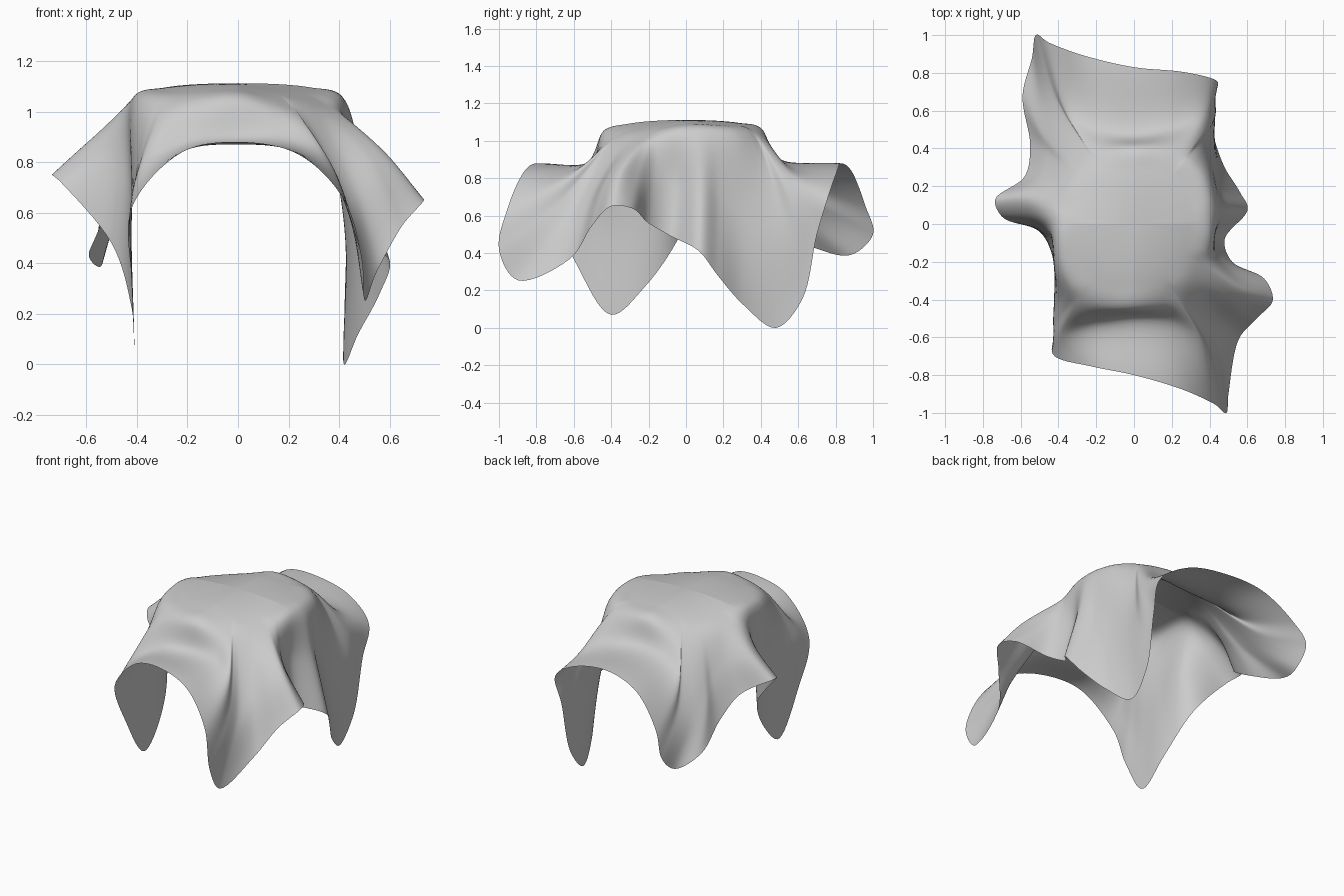
import bpy, math
from mathutils import Vector as V

if "Cube" in bpy.data.objects:
    bpy.data.objects.remove(bpy.data.objects["Cube"])

# Hem guide curve: starts at the front left hanging corner, counter-clockwise
HEM = [
    (-.41, -.40, .07), (-.42, -.58, .33), (-.42, -.70, .62), (-.22, -.755, .84),
    (0, -.80, .88), (.24, -.87, .83), (.42, -.95, .65), (.49, -1, .42),
    (.50, -.90, .255), (.55, -.62, .37), (.65, -.50, .55), (.735, -.40, .65),
    (.69, -.29, .64), (.52, -.20, .56), (.48, -.08, .49), (.60, .07, .41),
    (.56, .17, .28), (.475, .31, .12), (.42, .48, 0), (.42, .62, .15),
    (.43, .70, .50), (.435, .76, .70), (.26, .805, .83), (0, .83, .88),
    (-.26, .89, .83), (-.45, .96, .65), (-.52, 1, .50), (-.54, .88, .39),
    (-.59, .68, .43), (-.55, .42, .55), (-.58, .25, .66), (-.735, .13, .75),
    (-.70, .04, .72), (-.50, -.04, .48), (-.42, -.22, .22)]

# Fold guide curve: halfway down the drape, same order
FOLD = [
    (-.42, -.42, .60), (-.42, -.52, .65), (-.39, -.58, .76), (-.20, -.54, .87),
    (0, -.51, .89), (.20, -.53, .88), (.35, -.61, .82), (.41, -.67, .67),
    (.44, -.63, .60), (.46, -.51, .69), (.54, -.42, .80), (.58, -.35, .84),
    (.53, -.26, .82), (.45, -.17, .80), (.43, -.06, .77), (.50, .08, .75),
    (.46, .18, .68), (.43, .30, .60), (.42, .43, .55), (.42, .52, .58),
    (.42, .56, .72), (.37, .57, .82), (.21, .52, .89), (0, .48, .91),
    (-.20, .51, .88), (-.35, .59, .80), (-.42, .67, .68), (-.47, .61, .63),
    (-.48, .48, .68), (-.45, .36, .77), (-.48, .25, .84), (-.58, .14, .89),
    (-.56, .05, .87), (-.44, -.08, .74), (-.42, -.26, .63)]


def spline(a, b, c, d, t):
    # centripetal interpolation, which does not overshoot on uneven spacing
    u, v, w = [max((q - p).length, 1e-6) ** .5 for p, q in ((a, b), (b, c), (c, d))]
    m = (c - b) + v * ((b - a) / u - (c - a) / (u + v))
    n = (c - b) + v * ((d - c) / w - (d - b) / (v + w))
    t2, t3 = t * t, t * t * t
    return ((2 * t3 - 3 * t2 + 1) * b + (t3 - 2 * t2 + t) * m
            + (3 * t2 - 2 * t3) * c + (t3 - t2) * n)


def closed_curve(points, steps):
    pts = [V(p) for p in points]
    n = len(pts)
    return [spline(pts[i - 1], pts[i], pts[(i + 1) % n], pts[(i + 2) % n], k / steps)
            for i in range(n) for k in range(steps)]


def dome(x, y):
    # gently rounded top, sagging towards the front right and back left corners
    sag = max(0, -x * y) * (.65 if y > 0 else .5)
    return V((x, y, 1.112 - .7 * math.hypot(x, y) ** 3 - sag))


def rim_point(p):
    # rounded square where the cloth bends over the top, two corners cut rounder
    a = math.atan2(p[1], p[0])
    depth = .44 if p[1] < 0 else .40
    e = 2.2 if p[0] * p[1] < 0 else 3.2
    r = (abs(math.cos(a) / .41) ** e + abs(math.sin(a) / depth) ** e) ** (-1 / e)
    return dome(r * math.cos(a), r * math.sin(a))


AROUND, DOWN = 8, 10
hem = closed_curve(HEM, AROUND)
fold = closed_curve(FOLD, AROUND)
rim = closed_curve([rim_point(p) for p in FOLD], AROUND)
centre = dome(0, 0)

# Loft from the centre of the top, over the rim, through the folds to the hem
verts, faces = [centre], []
n = len(hem)
rows = 4 * DOWN
for i in range(n):
    inner = dome(rim[i].x * .7, rim[i].y * .7)
    path = [V((-inner.x, -inner.y, inner.z)), centre, inner, rim[i], fold[i], hem[i],
            2 * hem[i] - fold[i]]
    for s in range(4):
        for k in range(1, DOWN + 1):
            verts.append(spline(*path[s:s + 4], k / DOWN))
for i in range(n):
    a, b = 1 + i * rows, 1 + (i + 1) % n * rows
    faces.append((0, a, b))
    for k in range(rows - 1):
        faces.append((a + k, a + k + 1, b + k + 1, b + k))

mesh = bpy.data.meshes.new("draped_cloth")
mesh.from_pydata(verts, [], faces)
mesh.shade_smooth()
cloth = bpy.data.objects.new("draped_cloth", mesh)
bpy.context.collection.objects.link(cloth)
